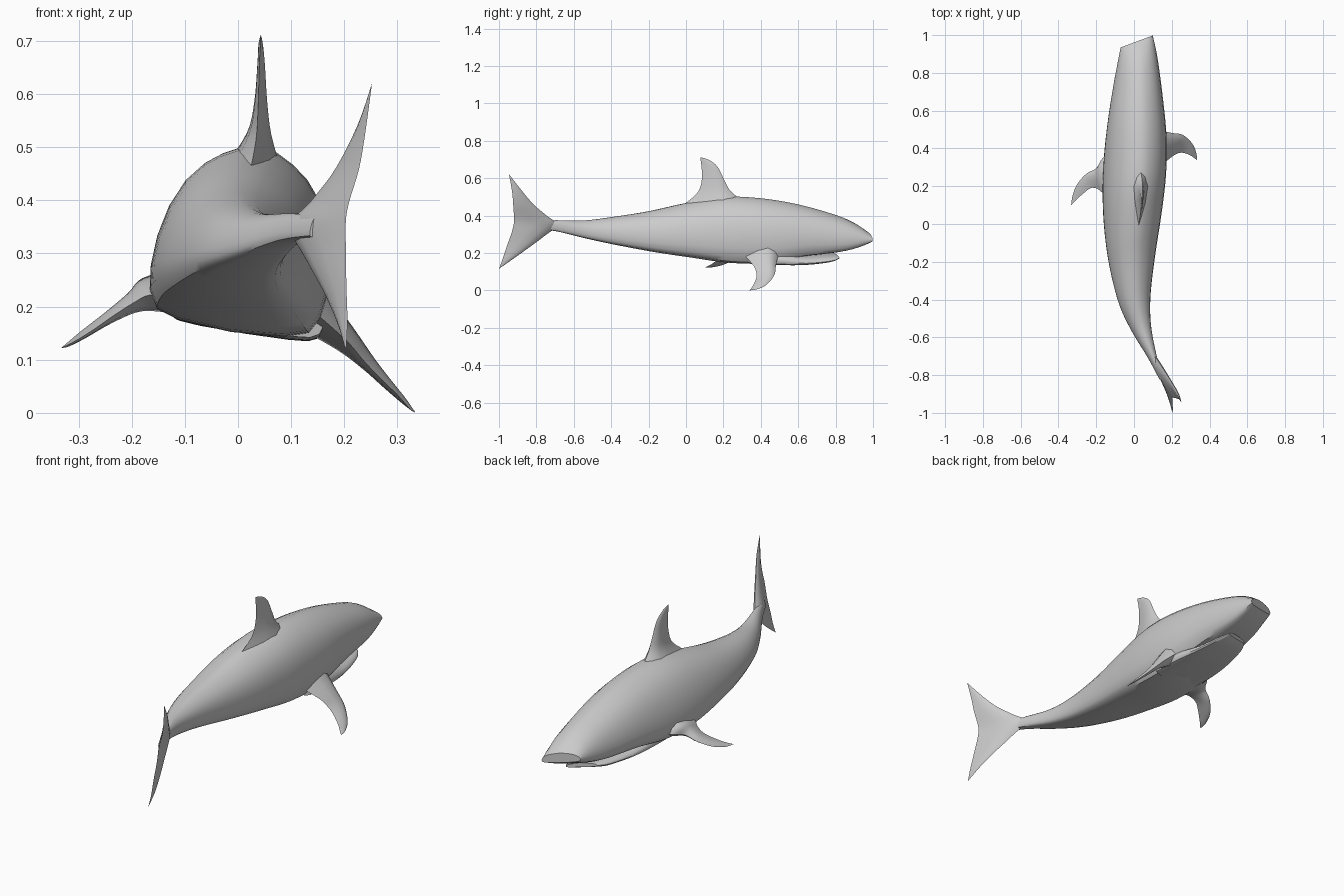
import bpy, bmesh, math
from mathutils import Vector


def spline(rows, steps):
    """Catmull-Rom interpolation of rows of numbers."""
    out = []
    for i in range(len(rows) - 1):
        a, b = rows[max(i - 1, 0)], rows[i]
        c, d = rows[i + 1], rows[min(i + 2, len(rows) - 1)]
        for s in range(steps):
            t = s / steps
            out.append([0.5 * (2 * q + (r - p) * t + (2 * p - 5 * q + 4 * r - w) * t * t
                               + (3 * q - p - 3 * r + w) * t ** 3)
                        for p, q, r, w in zip(a, b, c, d)])
    out.append(list(rows[-1]))
    return out


def loft(name, rings):
    """Skin closed rings into a capped, smooth-shaded object."""
    bm = bmesh.new()
    vs = [[bm.verts.new(p) for p in ring] for ring in rings]
    n = len(vs[0])
    for a, b in zip(vs, vs[1:]):
        for i in range(n):
            bm.faces.new((a[i], a[(i + 1) % n], b[(i + 1) % n], b[i]))
    bm.faces.new(vs[0])
    bm.faces.new(vs[-1])
    bmesh.ops.remove_doubles(bm, verts=bm.verts, dist=0.0001)
    bmesh.ops.recalc_face_normals(bm, faces=bm.faces)
    me = bpy.data.meshes.new(name)
    bm.to_mesh(me)
    bm.free()
    ob = bpy.data.objects.new(name, me)
    bpy.context.collection.objects.link(ob)
    bpy.ops.object.select_all(action='DESELECT')
    ob.select_set(True)
    bpy.context.view_layer.objects.active = ob
    bpy.ops.object.shade_smooth_by_angle(angle=math.radians(40))


# Half cross-section (across, up): domed back, flat belly
HALF = [(0, 1), (.2, .98), (.4, .93), (.58, .865), (.76, .76), (.9, .61),
        (.98, .44), (1, .28), (.97, .15), (.86, .06), (.6, .02), (0, 0)]
SECTION = HALF + [(-u, v) for u, v in HALF[-2:0:-1]]
ROLL, YAW = math.radians(-9), 0.37


def trunk(name, rows):
    """rows: y, centre x, half width, bottom z, top z; rolled and yawed."""
    rings = []
    for y, cx, w, zb, zt in spline(rows, 4):
        ring = []
        for u, v in SECTION:
            dx, dz = u * w, (v - .5) * (zt - zb)
            x = dx * math.cos(ROLL) - dz * math.sin(ROLL)
            z = dx * math.sin(ROLL) + dz * math.cos(ROLL)
            ring.append((cx + x, y + YAW * x, (zb + zt) / 2 + z))
        rings.append(ring)
    loft(name, rings)


def fin(name, normal, rows):
    """rows: leading point, trailing point, half thickness."""
    nrm = Vector(normal).normalized()
    shape = [(0, 0), (.1, .6), (.3, 1), (.6, .75), (.85, .3), (1, 0)]
    loop = shape + [(t, -h) for t, h in shape[-2:0:-1]]
    rings = []
    for r in spline([(*a, *b, th) for a, b, th in rows], 4):
        lead, trail = Vector(r[:3]), Vector(r[3:6])
        rings.append([lead.lerp(trail, t) + nrm * h * r[6] for t, h in loop])
    loft(name, rings)


# Body with blunt snout
trunk("body", [
    (.967, .016, .086, .268, .315), (.9, .018, .1, .238, .36),
    (.8, .018, .118, .212, .403), (.6, .016, .146, .188, .46),
    (.4, .016, .165, .153, .494), (.2, .012, .166, .155, .503),
    (0, .004, .149, .183, .47), (-.2, .0, .119, .213, .425),
    (-.4, .01, .082, .25, .393), (-.55, .042, .05, .282, .375),
    (-.7, .098, .022, .318, .376), (-.82, .145, .008, .33, .37)])

# Lower jaw, set back under the snout
trunk("lower_jaw", [
    (.795, .022, .07, .178, .198), (.74, .02, .097, .162, .2),
    (.6, .018, .128, .15, .205), (.45, .016, .148, .15, .24),
    (.3, .014, .15, .156, .25)])

# Dorsal fin
fin("dorsal_fin", (1, 0, -.05), [
    ((.03, .32, .465), (.02, -.04, .44), .055),
    ((.042, .24, .53), (.034, .055, .515), .023),
    ((.045, .205, .59), (.038, .083, .58), .012),
    ((.045, .17, .66), (.04, .084, .65), .007),
    ((.043, .125, .697), (.042, .079, .69), .004),
    ((.043, .078, .712), (.043, .076, .711), 0)])

# Pectoral fins
fin("right_pectoral_fin", (.7, 0, .7), [
    ((.12, .5, .21), (.12, .29, .21), .05),
    ((.2, .482, .14), (.2, .355, .14), .026),
    ((.25, .475, .09), (.235, .375, .1), .015),
    ((.287, .45, .05), (.265, .376, .068), .01),
    ((.315, .415, .02), (.3, .362, .034), .006),
    ((.331, .37, .004), (.322, .347, .009), .002),
    ((.333, .34, .001), (.333, .339, .001), 0)])
fin("left_pectoral_fin", (-.45, 0, .9), [
    ((-.1, .39, .225), (-.1, .14, .225), .05),
    ((-.165, .35, .222), (-.165, .165, .222), .035),
    ((-.2, .295, .207), (-.195, .187, .208), .02),
    ((-.25, .268, .176), (-.23, .19, .186), .012),
    ((-.3, .212, .143), (-.27, .16, .158), .008),
    ((-.325, .15, .126), (-.305, .128, .136), .004),
    ((-.333, .1, .122), (-.333, .099, .122), 0)])

# Tail fin, upper tip to lower tip
fin("tail_fin", (.94, .34, 0), [
    ((.252, -.945, .62), (.252, -.946, .619), 0),
    ((.228, -.887, .545), (.24, -.93, .53), .006),
    ((.185, -.815, .46), (.228, -.924, .46), .01),
    ((.14, -.745, .4), (.21, -.92, .4), .015),
    ((.1, -.69, .35), (.203, -.92, .362), .02),
    ((.13, -.765, .285), (.203, -.932, .31), .015),
    ((.165, -.85, .222), (.204, -.957, .24), .01),
    ((.19, -.93, .165), (.206, -.98, .17), .006),
    ((.203, -1, .116), (.203, -1, .115), 0)])
